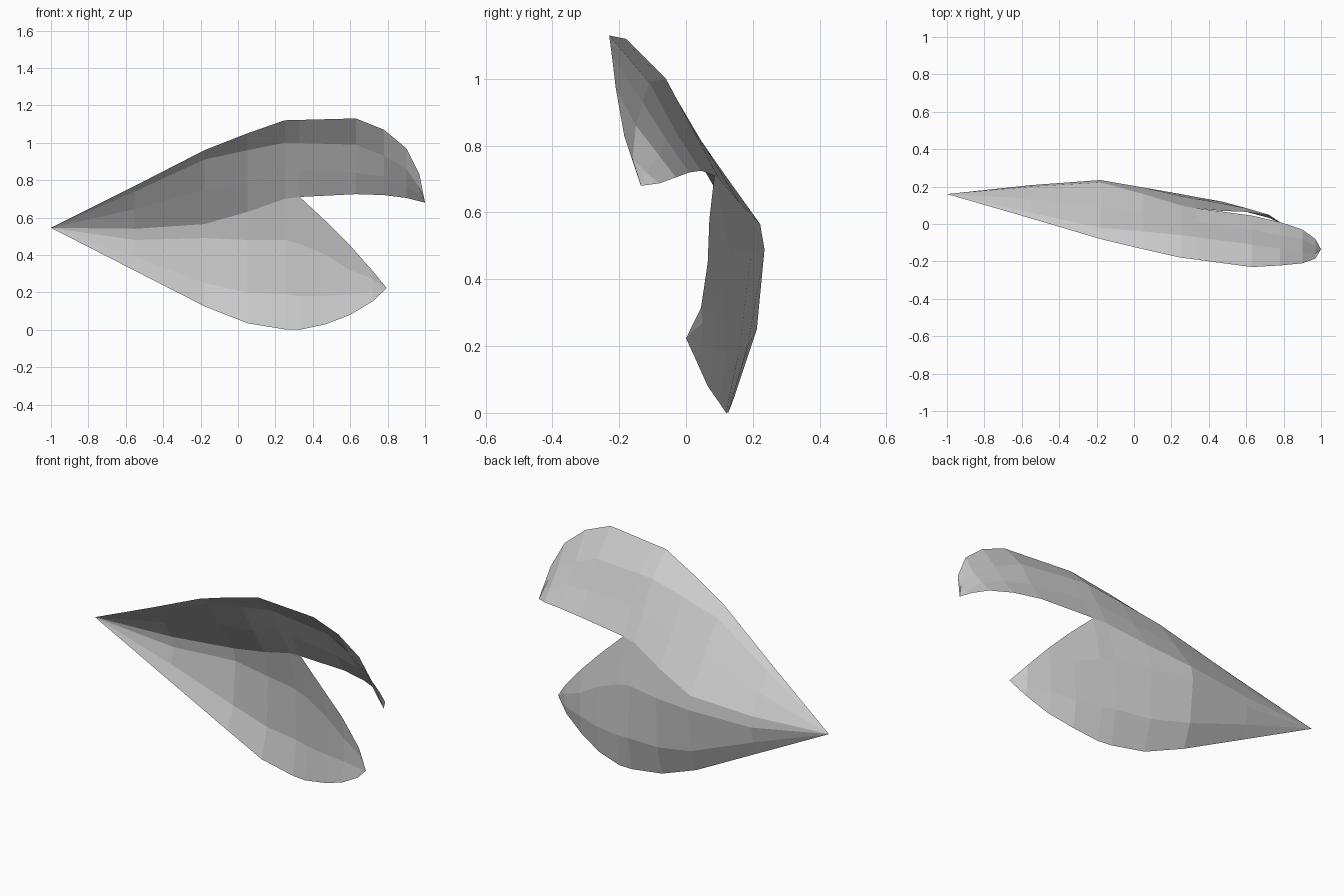
import bpy
import bmesh

TIP = (-1.0, 0.16, 0.545)


def lobe(bm, stations, end):
    """Loft a fan from the shared tip through (y, z) sections at each x to an end point."""
    rows = [[bm.verts.new((x, y, z)) for y, z in pts] for x, *pts in stations]
    start, stop = bm.verts.new(TIP), bm.verts.new(end)
    for a, b in zip(rows[0], rows[0][1:]):
        bm.faces.new((start, b, a))
    for r, s in zip(rows, rows[1:]):
        for i in range(len(r) - 1):
            bm.faces.new((r[i], r[i + 1], s[i + 1], s[i]))
    for a, b in zip(rows[-1], rows[-1][1:]):
        bm.faces.new((a, b, stop))


# Upper lobe sections: outer rim down to the central seam, then the notch edge
upper = [
    (-0.55, (0.03, 0.77), (0.06, 0.74), (0.135, 0.645), (0.20, 0.54)),
    (-0.18, (-0.08, 0.96), (-0.02, 0.91), (0.09, 0.75), (0.222, 0.565)),
    (0.05, (-0.135, 1.05), (-0.04, 0.96), (0.06, 0.79), (0.16, 0.63)),
    (0.25, (-0.18, 1.12), (-0.06, 1.00), (0.02, 0.85), (0.10, 0.70)),
    (0.33, (-0.19, 1.122), (-0.07, 0.998), (0.01, 0.85), (0.085, 0.71)),
    (0.63, (-0.23, 1.13), (-0.11, 0.99), (-0.03, 0.84), (0.045, 0.725)),
    (0.78, (-0.222, 1.07), (-0.13, 0.93), (-0.06, 0.82), (0.01, 0.72)),
    (0.90, (-0.21, 0.97), (-0.15, 0.86), (-0.08, 0.77), (-0.03, 0.705)),
    (0.97, (-0.185, 0.83), (-0.16, 0.76), (-0.12, 0.72), (-0.08, 0.687)),
]
# Lower lobe sections: seam or notch edge down to the lower rim
lower = [
    (-0.55, (0.20, 0.54), (0.208, 0.48), (0.19, 0.39), (0.162, 0.315)),
    (-0.18, (0.222, 0.565), (0.235, 0.49), (0.212, 0.25), (0.165, 0.126)),
    (0.05, (0.16, 0.63), (0.195, 0.48), (0.185, 0.20), (0.14, 0.035)),
    (0.25, (0.10, 0.70), (0.15, 0.48), (0.16, 0.19), (0.127, 0.002)),
    (0.33, (0.085, 0.71), (0.135, 0.46), (0.145, 0.18), (0.12, 0.0)),
    (0.47, (0.07, 0.58), (0.11, 0.40), (0.12, 0.18), (0.10, 0.03)),
    (0.60, (0.065, 0.45), (0.085, 0.32), (0.085, 0.19), (0.065, 0.08)),
    (0.72, (0.045, 0.315), (0.05, 0.27), (0.045, 0.20), (0.033, 0.152)),
]

# Thin folded two-lobed leaf, welded along the seam
bm = bmesh.new()
lobe(bm, upper, (1.0, -0.135, 0.68))
lobe(bm, lower, (0.795, 0.0, 0.223))
bmesh.ops.remove_doubles(bm, verts=bm.verts, dist=0.0005)
bmesh.ops.recalc_face_normals(bm, faces=bm.faces)
mesh = bpy.data.meshes.new("folded_leaf")
bm.to_mesh(mesh)
bm.free()
leaf = bpy.data.objects.new("folded_leaf", mesh)
bpy.context.collection.objects.link(leaf)
